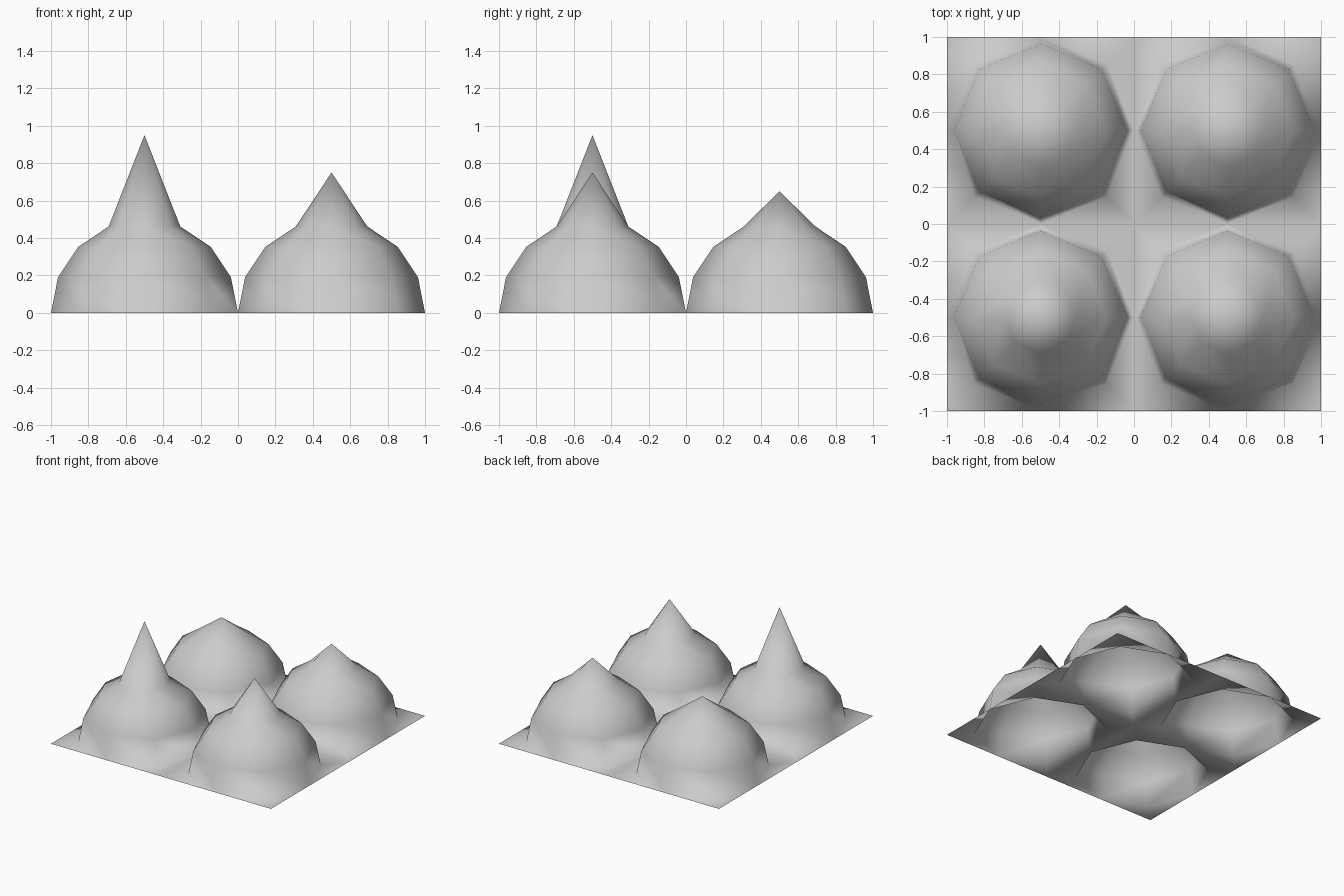
import bpy, bmesh, math
from mathutils import Matrix, Vector

if "Cube" in bpy.data.objects:
    bpy.data.objects.remove(bpy.data.objects["Cube"])

R = 0.5   # dome radius, also half of one tile
bm = bmesh.new()


def add_tile(cx, cy, peak):
    """One square tile: an open half sphere with a raised tip, and flat corners around it."""
    centre = Vector((cx, cy, 0))
    # dome: upper half of an eight-sided sphere, tip pulled to the peak height
    verts = bmesh.ops.create_uvsphere(bm, u_segments=8, v_segments=8, radius=R,
                                      matrix=Matrix.Translation(centre))["verts"]
    max(verts, key=lambda v: v.co.z).co.z = peak
    bmesh.ops.delete(bm, geom=[v for v in verts if v.co.z < -0.01], context='VERTS')

    # flat ground between the dome's rim and each tile corner
    def rim(i):
        a = i * math.pi / 4
        return bm.verts.new(centre + Vector((R * math.cos(a), R * math.sin(a), 0)))

    for k in range(4):
        a = math.pi / 4 + k * math.pi / 2
        corner = bm.verts.new(centre + Vector((math.cos(a), math.sin(a), 0)) * R * math.sqrt(2))
        start, mid, end = (rim(2 * k + j) for j in range(3))
        bm.faces.new((corner, mid, start))
        bm.faces.new((corner, end, mid))


for x, y, peak in ((-R, -R, 0.95), (R, -R, 0.75), (R, R, 0.65), (-R, R, 0.60)):
    add_tile(x, y, peak)

# weld rims and tiles into one smooth sheet, every face pointing up
bmesh.ops.remove_doubles(bm, verts=bm.verts[:], dist=0.001)
bm.normal_update()
for f in bm.faces:
    if f.normal.z < 0:
        f.normal_flip()
    f.smooth = True

mesh = bpy.data.meshes.new("spiked_dome_sheet")
bm.to_mesh(mesh)
bm.free()
bpy.context.collection.objects.link(bpy.data.objects.new("spiked_dome_sheet", mesh))
